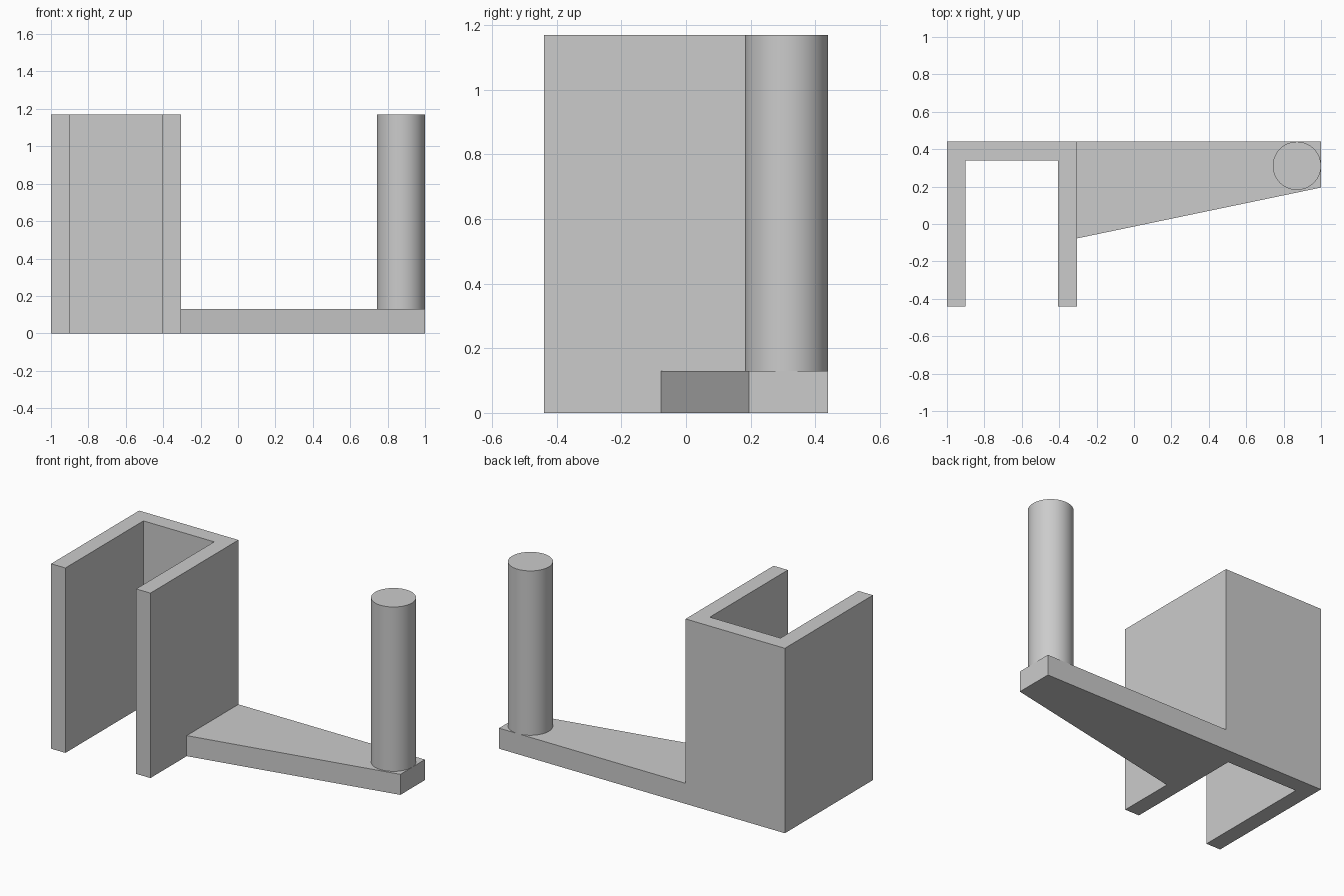
import bpy, bmesh, math

cube = bpy.data.objects.get("Cube")
if cube:
    bpy.data.objects.remove(cube, do_unlink=True)

HEIGHT = 1.17
ARM_TOP = 0.13
BACK = 0.44
WALL = 0.1

# Single plain grey material
grey = bpy.data.materials.new("plain grey")
grey.use_nodes = True
colour = (0.6, 0.6, 0.6, 1)
grey.diffuse_color = colour
grey.node_tree.nodes["Principled BSDF"].inputs["Base Color"].default_value = colour


def extrude_profile(name, outline, height):
    """Solid prism standing on the ground from a plan outline."""
    bm = bmesh.new()
    base = bm.faces.new([bm.verts.new((x, y, 0)) for x, y in outline])
    top = bmesh.ops.extrude_face_region(bm, geom=[base])["geom"]
    verts = [v for v in top if isinstance(v, bmesh.types.BMVert)]
    bmesh.ops.translate(bm, verts=verts, vec=(0, 0, height))
    bmesh.ops.recalc_face_normals(bm, faces=bm.faces)
    mesh = bpy.data.meshes.new(name)
    bm.to_mesh(mesh)
    bm.free()
    mesh.materials.append(grey)
    obj = bpy.data.objects.new(name, mesh)
    bpy.context.collection.objects.link(obj)
    return obj


# Tall U-shaped clip, open to the front
left, right = -1.0, -0.305
extrude_profile("clip_channel", [
    (left, -BACK), (left + WALL, -BACK),
    (left + WALL, BACK - WALL), (right - WALL, BACK - WALL),
    (right - WALL, -BACK), (right, -BACK),
    (right, BACK), (left, BACK)], HEIGHT)

# Tapered arm reaching sideways from the clip
extrude_profile("tapered_arm", [
    (right, -0.077), (1.0, 0.195), (1.0, BACK), (right, BACK)], ARM_TOP)

# Round peg at the end of the arm
radius = 0.129
bpy.ops.mesh.primitive_cylinder_add(
    vertices=64, radius=radius, depth=HEIGHT - ARM_TOP,
    location=(1 - radius, BACK - radius, (HEIGHT + ARM_TOP) / 2))
peg = bpy.context.object
peg.name = "round_peg"
peg.data.materials.append(grey)
bpy.ops.object.shade_smooth_by_angle(angle=math.radians(30))
